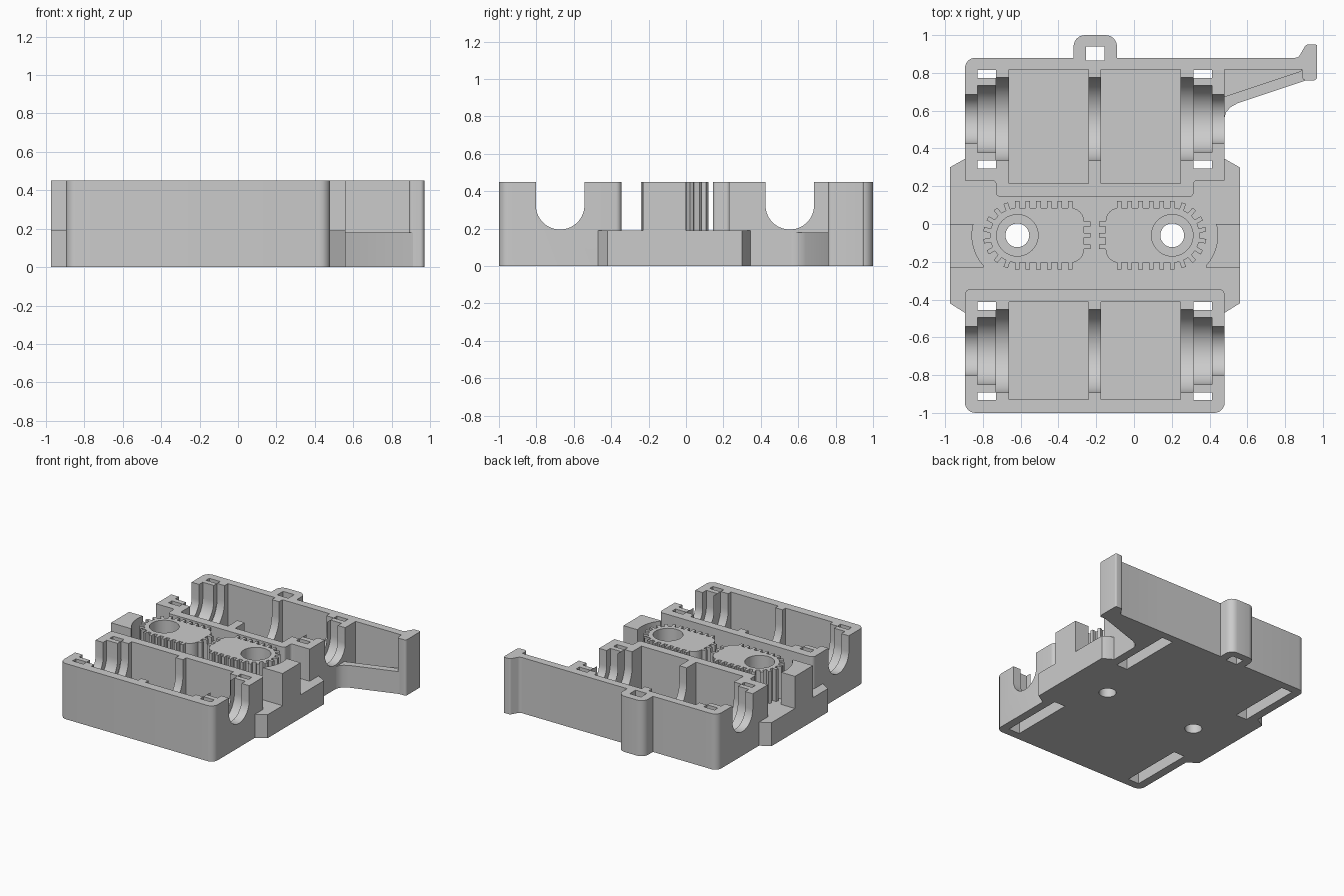
import bpy, bmesh, math
from mathutils import Vector

if "Cube" in bpy.data.objects:
    bpy.data.objects.remove(bpy.data.objects["Cube"])

CX = -0.2075     # mirror plane of the housing
TOP = 0.45
DECK = 0.19
FLOOR = 0.07
AXLE_Z = 0.325
GEAR_Y = -0.06
GEAR_DX = 0.41
GREY = (0.6, 0.6, 0.6, 1)

grey = bpy.data.materials.new("plain_grey")
grey.use_nodes = True
grey.diffuse_color = GREY
grey.node_tree.nodes["Principled BSDF"].inputs["Base Color"].default_value = GREY


def prism(name, pts, lo, hi, axis="z"):
    """Extrude a 2D outline along z, or a (y, z) outline along x."""
    bm = bmesh.new()
    place = (lambda p: (p[0], p[1], lo)) if axis == "z" else (lambda p: (lo, p[0], p[1]))
    face = bm.faces.new([bm.verts.new(place(p)) for p in pts])
    new = bmesh.ops.extrude_face_region(bm, geom=[face])["geom"]
    move = (0, 0, hi - lo) if axis == "z" else (hi - lo, 0, 0)
    bmesh.ops.translate(bm, vec=move, verts=[v for v in new if isinstance(v, bmesh.types.BMVert)])
    bmesh.ops.recalc_face_normals(bm, faces=bm.faces)
    mesh = bpy.data.meshes.new(name)
    bm.to_mesh(mesh)
    bm.free()
    mesh.materials.append(grey)
    obj = bpy.data.objects.new(name, mesh)
    bpy.context.collection.objects.link(obj)
    return obj


def rect(x0, x1, y0, y1):
    return [(x0, y0), (x1, y0), (x1, y1), (x0, y1)]


def circle(x, y, r, n=40):
    return [(x + r * math.cos(2 * math.pi * i / n), y + r * math.sin(2 * math.pi * i / n)) for i in range(n)]


def rounded(pts, r, n=6):
    """Fillet corners; r holds one radius per corner."""
    out = []
    for i, rad in enumerate(r):
        c = Vector(pts[i])
        if rad == 0:
            out.append(c)
            continue
        u = (Vector(pts[i - 1]) - c).normalized()
        v = (Vector(pts[(i + 1) % len(pts)]) - c).normalized()
        half = u.angle(v) / 2
        mid = c + (u + v).normalized() * (rad / math.sin(half))
        a = (c + u * (rad / math.tan(half)) - mid).normalized()
        b = (c + v * (rad / math.tan(half)) - mid).normalized()
        out += [mid + a.slerp(b, k / n).normalized() * rad for k in range(n + 1)]
    return out


def cradle_arc(cy, r, n=28):
    """Half circle below the axle, from -y to +y."""
    return [(cy - r * math.cos(math.pi * i / n), AXLE_Z - r * math.sin(math.pi * i / n)) for i in range(n + 1)]


def u_shape(cy, r):
    return [(cy - r, 0.6)] + cradle_arc(cy, r) + [(cy + r, 0.6)]


def cut(targets, cutters):
    for obj in targets:
        for c in cutters:
            mod = obj.modifiers.new("cut", "BOOLEAN")
            mod.operation, mod.solver, mod.object = "DIFFERENCE", "EXACT", c
        graph = bpy.context.evaluated_depsgraph_get()
        mesh = bpy.data.meshes.new_from_object(obj.evaluated_get(graph))
        obj.modifiers.clear()
        obj.data = mesh
    for c in cutters:
        bpy.data.objects.remove(c)


def sides(dx0, dx1):
    """The same x range on both sides of the mirror plane."""
    return [(CX - dx1, CX - dx0), (CX + dx0, CX + dx1)]


# Low deck with chamfered side flanges
L, R, WL, WR = -0.895, 0.48, -0.975, 0.56
deck = prism("deck", [(L, 0.345), (WL, 0.3), (WL, -0.42), (L, -0.47),
                      (R, -0.47), (WR, -0.42), (WR, 0.3), (R, 0.345)], 0, DECK)

# Front and back trays
front_tray = prism("front_tray", rounded(rect(L, R, -1, -0.345), [0.055, 0.055, 0.03, 0.03]), 0, TOP)
back_tray = prism("back_tray", rounded(
    [(L, 0.23), (-0.73, 0.23), (-0.73, 0.145), (0.315, 0.145),
     (0.315, 0.23), (R, 0.23), (R, 0.88), (L, 0.88)],
    [0, 0.02, 0.02, 0.02, 0.02, 0, 0, 0.055]), 0, TOP)

# Back tab with a square eye
tab = prism("back_tab", rounded(rect(-0.32, -0.09, 0.85, 1), [0, 0, 0.06, 0.06]), 0, TOP)
cut([tab, back_tray], [prism("eye_cutter", rect(-0.255, -0.155, 0.865, 0.94), -0.1, 0.6)])

# Motor bays: pockets, rib openings, axle notches and bearing slots
for tray, cy, y0, y1 in ((front_tray, -0.673, -0.93, -0.412), (back_tray, 0.555, 0.215, 0.818)):
    cutters = [prism("rib_cutter", u_shape(cy, 0.22), -0.73, 0.315, "x"),
               prism("axle_cutter", u_shape(cy, 0.13), -1.05, 0.65, "x")]
    for a, b in sides(0.0325, 0.455):
        cutters.append(prism("pocket_cutter", rect(a, b, y0, y1), FLOOR, 0.6))
    for a, b in sides(0.5225, 0.62):
        cutters.append(prism("slot_cutter", rect(a, b, cy - 0.26, cy + 0.26), -0.1, 0.6))
    cut([tray, deck], cutters)
    # Thin bearing cradles standing in the slots
    shell = [(cy - 0.218, TOP)] + cradle_arc(cy, 0.218) + [(cy + 0.218, TOP), (cy + 0.177, TOP)]
    shell += cradle_arc(cy, 0.177)[::-1] + [(cy - 0.177, TOP)]
    for a, b in sides(0.5225, 0.62):
        prism("bearing_cradle", shell, a, b, "x")

# Gears, guard blocks and screw holes, mirrored
for s, side in ((-1, "right"), (1, "left")):
    gx = CX + s * GEAR_DX
    arc = [(gx + s * 0.145 * math.sin(math.pi * i / 24), GEAR_Y + 0.145 * math.cos(math.pi * i / 24))
           for i in range(25)]
    flat = CX + s * 0.0575
    end = rounded([arc[-1], (flat, GEAR_Y - 0.145), (flat, GEAR_Y + 0.145), arc[0]], [0, 0.07, 0.07, 0])
    body = prism(side + "_gear", arc + end[1:-1], 0.15, TOP)

    block = prism(side + "_guard_block", rect(*sorted((CX + s * 0.59, CX + s * 0.7675)), -0.23, 0.0),
                  0.1, TOP)
    cut([block], [prism("arc_cutter", circle(gx, GEAR_Y, 0.24, 64), DECK, 0.6)])
    cut([body, deck], [prism("bore_cutter", circle(gx, GEAR_Y, 0.11), 0.1, 0.6),
                       prism("hole_cutter", circle(gx, GEAR_Y, 0.063), -0.1, 0.3)])

    # Teeth as (position, outward direction)
    teeth = []
    for i in range(6):
        x = gx - s * 0.056 * i
        teeth += [((x, GEAR_Y + 0.145), (0, 1)), ((x, GEAR_Y - 0.145), (0, -1))]
    for i in range(1, 9):
        t = math.pi * i / 9
        d = (s * math.sin(t), math.cos(t))
        teeth.append(((gx + 0.145 * d[0], GEAR_Y + 0.145 * d[1]), d))
    for i in (-1, 0, 1):
        teeth.append(((flat, GEAR_Y + 0.06 * i), (-s, 0)))
    for p, d in teeth:
        p, d = Vector(p), Vector(d)
        w = Vector((-d.y, d.x)) * 0.012
        a, b = p - d * 0.01, p + d * 0.036
        prism(side + "_gear_tooth", [a - w, b - w, b + w, a + w], 0.15, TOP)

# Side arm with a hooked tip and a low gusset
prism("arm_wall", rounded(
    [(0.44, 0.818), (0.44, 0.88), (0.87, 0.88), (0.91, 0.95), (0.97, 0.95),
     (0.97, 0.76), (0.89, 0.76), (0.89, 0.818)],
    [0, 0, 0.03, 0.02, 0.01, 0.02, 0.02, 0]), 0, TOP)
gusset = prism("arm_gusset", [(0.44, 0.85), (0.92, 0.85), (0.92, 0.762), (0.9, 0.757), (0.55, 0.64),
                              (0.51, 0.618), (0.487, 0.59), (0.48, 0.565), (0.44, 0.565)], 0, 0.18)
cut([gusset], [prism("gusset_cutter", [(0.48, 0.675), (0.885, 0.81), (0.885, 0.818), (0.48, 0.818)],
                     FLOOR, 0.3)])

# Smooth curved walls, keep hard edges
bpy.ops.object.select_all(action="DESELECT")
for obj in bpy.context.collection.objects:
    if obj.type == "MESH" and obj.data.materials and obj.data.materials[0] == grey:
        obj.select_set(True)
        bpy.context.view_layer.objects.active = obj
bpy.ops.object.shade_smooth_by_angle(angle=math.radians(30))
